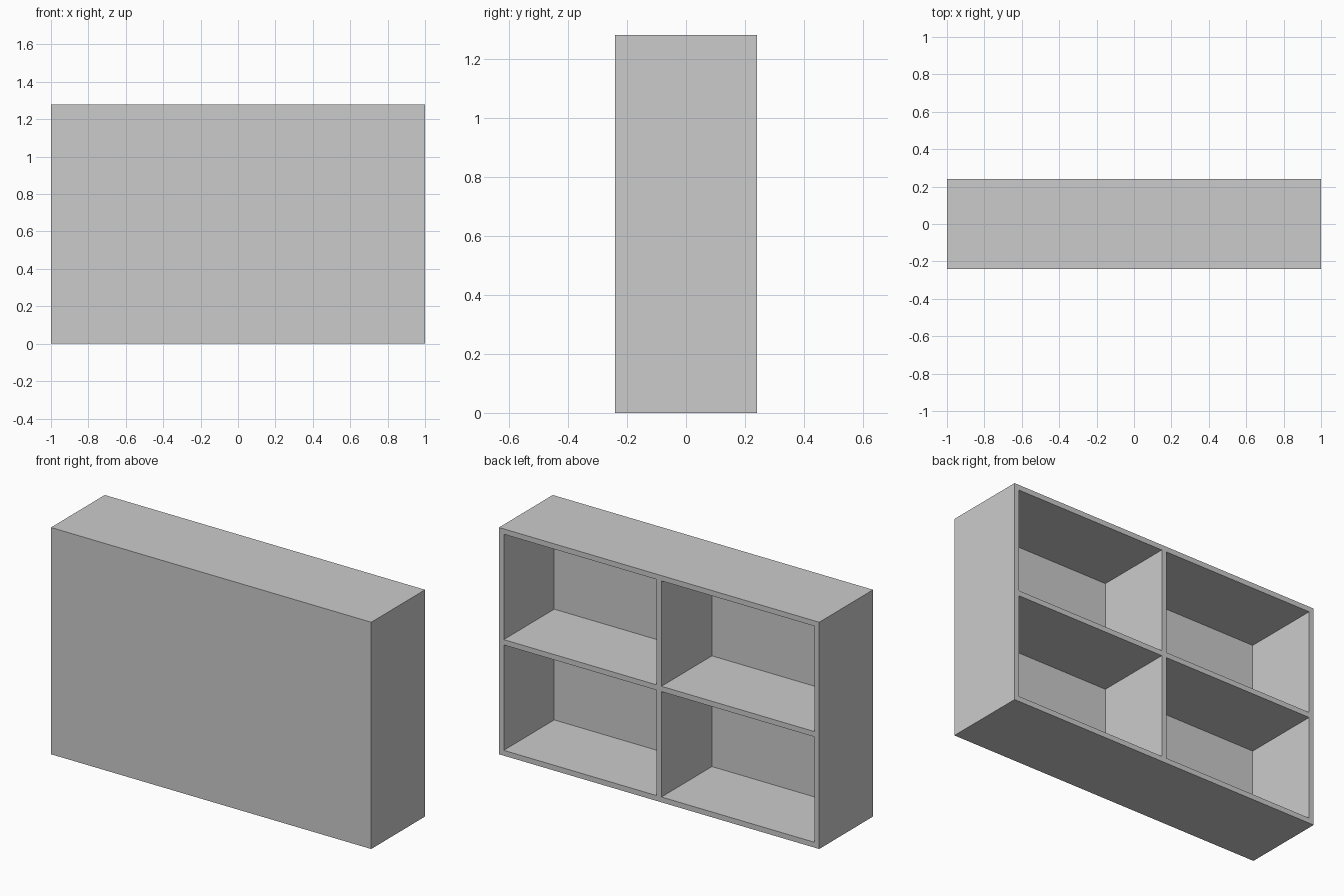
import bpy
import bmesh
import math

if "Cube" in bpy.data.objects:
    bpy.data.objects.remove(bpy.data.objects["Cube"])

W, D, H, T = 2.0, 0.48, 1.28, 0.03   # overall size and board thickness


def board_lines(start, length, cells):
    """Edge positions of evenly spaced boards of thickness T."""
    step = (length - T) / cells
    return [start + i * step + e for i in range(cells + 1) for e in (0, T)]


xs = board_lines(-W / 2, W, 2)
zs = board_lines(0, H, 2)
bm = bmesh.new()

# Open side as a grid of board edges and compartment openings
grid = [[bm.verts.new((x, D / 2, z)) for z in zs] for x in xs]
cells = []
for i in range(len(xs) - 1):
    for j in range(len(zs) - 1):
        f = bm.faces.new((grid[i][j], grid[i][j + 1],
                          grid[i + 1][j + 1], grid[i + 1][j]))
        if i % 2 and j % 2:
            cells.append(f)

# Outer case with its closed front panel
rim = [e for e in bm.edges if e.is_boundary]
outer = bmesh.ops.extrude_edge_only(bm, edges=rim)["geom"]
bmesh.ops.translate(bm, vec=(0, -D, 0),
                    verts=[g for g in outer if isinstance(g, bmesh.types.BMVert)])
bmesh.ops.holes_fill(bm, edges=[e for e in bm.edges if e.is_boundary], sides=0)

# Compartments sunk to the panel, leaving one board thickness
for f in cells:
    sunk = bmesh.ops.extrude_discrete_faces(bm, faces=[f])["faces"][0]
    bmesh.ops.translate(bm, vec=(0, T - D, 0), verts=sunk.verts)

bmesh.ops.dissolve_limit(bm, angle_limit=math.radians(1),
                         verts=bm.verts, edges=bm.edges)
bmesh.ops.recalc_face_normals(bm, faces=bm.faces)

mesh = bpy.data.meshes.new("shelf_unit")
bm.to_mesh(mesh)
bm.free()
bpy.context.collection.objects.link(bpy.data.objects.new("shelf_unit", mesh))
